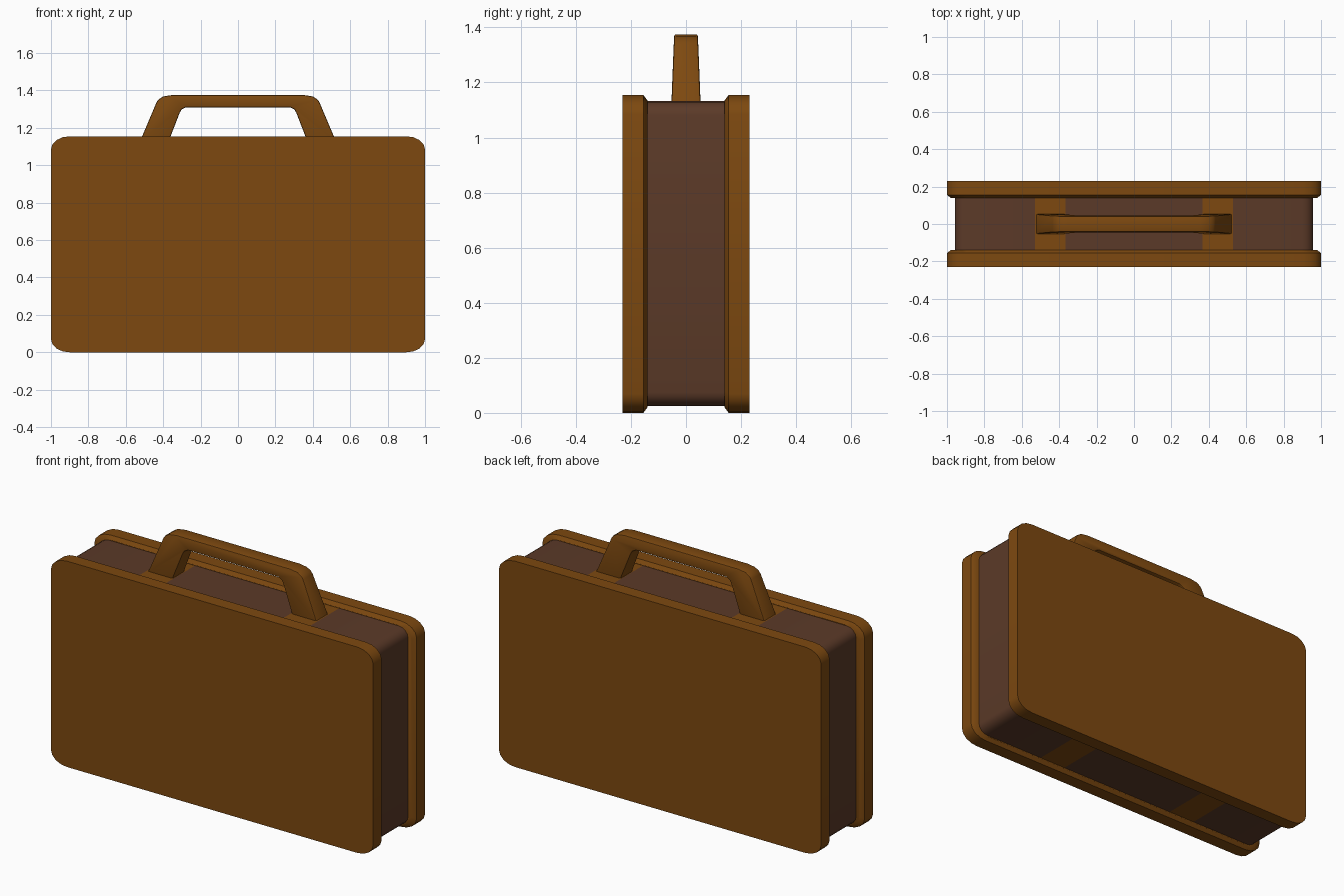
import bpy, bmesh, math

if "Cube" in bpy.data.objects:
    bpy.data.objects.remove(bpy.data.objects["Cube"])


def material(name, rgb):
    m = bpy.data.materials.new(name)
    m.diffuse_color = (*rgb, 1)
    m.use_nodes = True
    m.node_tree.nodes["Principled BSDF"].inputs["Base Color"].default_value = m.diffuse_color
    return m


tan = material("tan leather", (0.205, 0.066, 0.005))
dark = material("dark brown leather", (0.105, 0.042, 0.021))


def rounded(hw, z0, z1, rx, rz, n=4):
    """Rounded rectangle outline in the xz plane."""
    pts = []
    for q, (sx, sz) in enumerate([(1, 1), (-1, 1), (-1, -1), (1, -1)]):
        cx = sx * (hw - rx)
        cz = z1 - rz if sz > 0 else z0 + rz
        for i in range(n + 1):
            a = (q + i / n) * math.pi / 2
            pts.append((cx + rx * math.cos(a), cz + rz * math.sin(a)))
    return pts


def loft(bm, rings):
    """Join equal outlines placed at successive y values and cap both ends."""
    loops = [[bm.verts.new((x, y, z)) for x, z in pts] for y, pts in rings]
    n = len(loops[0])
    for a, b in zip(loops, loops[1:]):
        for i in range(n):
            j = (i + 1) % n
            bm.faces.new((a[i], a[j], b[j], b[i]))
    bm.faces.new(loops[0])
    bm.faces.new(loops[-1])
    bmesh.ops.recalc_face_normals(bm, faces=bm.faces[:])


def finish(name, bm, mats):
    me = bpy.data.meshes.new(name)
    bm.to_mesh(me)
    bm.free()
    for m in mats:
        me.materials.append(m)
    ob = bpy.data.objects.new(name, me)
    bpy.context.collection.objects.link(ob)
    bpy.ops.object.select_all(action='DESELECT')
    ob.select_set(True)
    bpy.context.view_layer.objects.active = ob
    bpy.ops.object.shade_smooth_by_angle(angle=math.radians(35))
    return ob


# Front and back panels with a chamfer on the inner rim
full = rounded(1.0, 0.0, 1.155, 0.10, 0.07)
inset = rounded(0.98, 0.02, 1.135, 0.09, 0.06)
for name, s in (("front_panel", -1), ("back_panel", 1)):
    bm = bmesh.new()
    loft(bm, [(s * 0.23, full), (s * 0.155, full), (s * 0.14, inset)])
    finish(name, bm, [tan])

# Dark core with flush strap bands across the top and bottom
bm = bmesh.new()
core = rounded(0.957, 0.025, 1.132, 0.06, 0.05)
loft(bm, [(-0.15, core), (0.15, core)])
for x in (-0.53, -0.365, 0.365, 0.53):
    bmesh.ops.bisect_plane(bm, geom=bm.verts[:] + bm.edges[:] + bm.faces[:],
                           plane_co=(x, 0, 0), plane_no=(1, 0, 0))
bm.normal_update()
for f in bm.faces:
    x = abs(f.calc_center_median().x)
    f.material_index = int(abs(f.normal.z) > 0.9 and 0.365 < x < 0.53)
finish("case_core", bm, [dark, tan])

# Handle, tapering towards the top
outer = [(0.525, 1.125), (0.435, 1.338), (0.425, 1.352), (0.40, 1.368), (0.355, 1.375)]
inner = [(0.28, 1.31), (0.302, 1.298), (0.312, 1.28), (0.372, 1.125)]
half = outer[::-1] + inner[::-1]
profile = half + [(-x, z) for x, z in half[::-1]]
bm = bmesh.new()
loft(bm, [(-1, profile), (1, profile)])
for v in bm.verts:
    v.co.y *= 0.053 - 0.010 * (v.co.z - 1.125) / 0.25
rim = [e for e in bm.edges if e.verts[0].co.y * e.verts[1].co.y > 0]
bmesh.ops.bevel(bm, geom=rim, offset=0.007, segments=2, profile=0.5, affect='EDGES')
finish("handle", bm, [tan])
